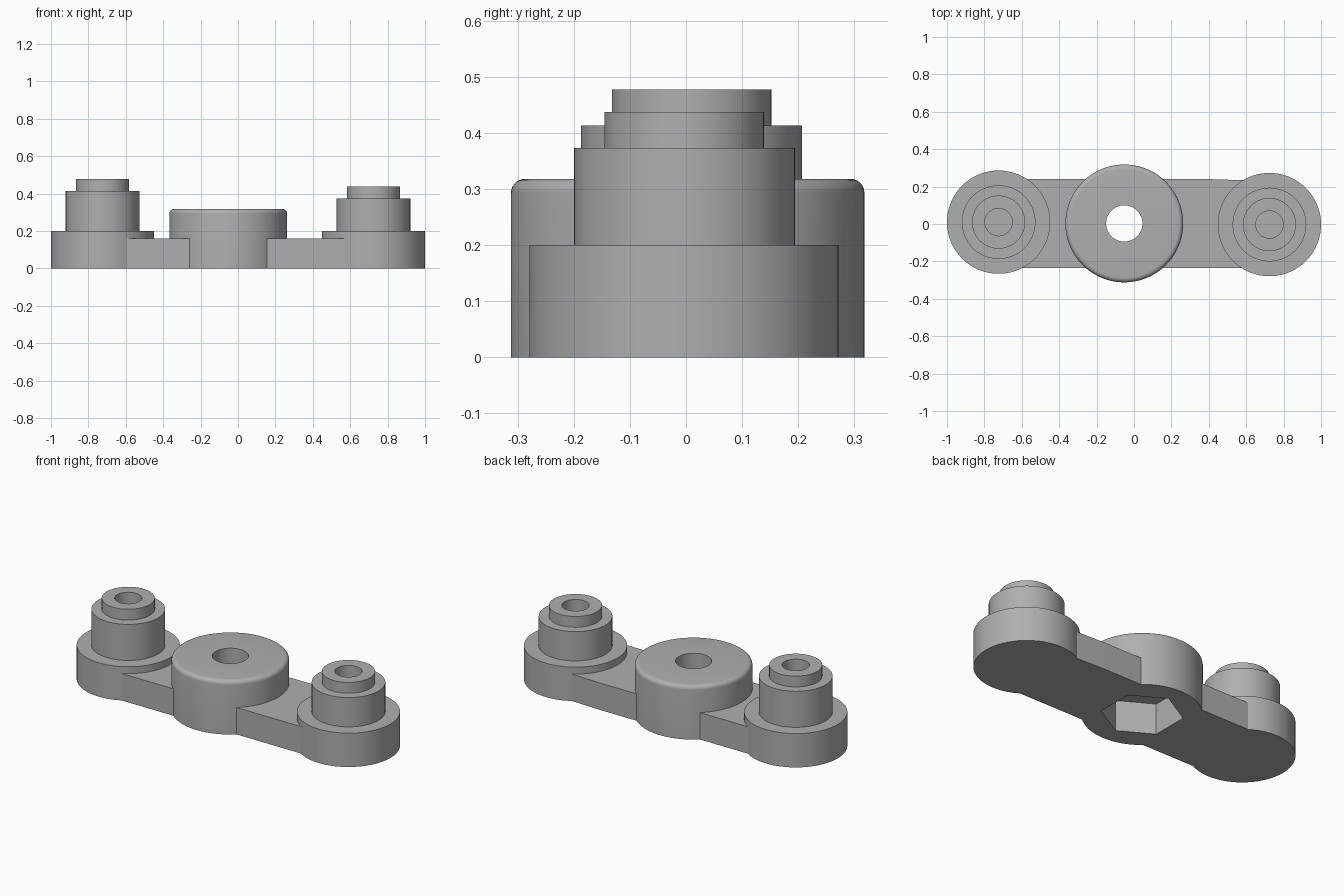
import bpy, bmesh, math
from mathutils import Matrix

if "Cube" in bpy.data.objects:
    bpy.data.objects.remove(bpy.data.objects["Cube"])

grey = bpy.data.materials.new("plain grey")
grey.use_nodes = True
colour = (0.43, 0.43, 0.43, 1)
grey.diffuse_color = colour
grey.node_tree.nodes["Principled BSDF"].inputs["Base Color"].default_value = colour


def finish(name, bm):
    bmesh.ops.recalc_face_normals(bm, faces=bm.faces)
    mesh = bpy.data.meshes.new(name)
    bm.to_mesh(mesh)
    bm.free()
    mesh.materials.append(grey)
    obj = bpy.data.objects.new(name, mesh)
    bpy.context.collection.objects.link(obj)
    return obj


def smooth(obj):
    bpy.ops.object.select_all(action='DESELECT')
    obj.select_set(True)
    bpy.context.view_layer.objects.active = obj
    bpy.ops.object.shade_smooth_by_angle(angle=math.radians(35))


def lathe(name, profile, centre, closed=False, steps=96):
    """Spin a (radius, height) profile around a vertical axis."""
    bm = bmesh.new()
    verts = [bm.verts.new((r, 0, z)) for r, z in profile]
    edges = [bm.edges.new(pair) for pair in zip(verts, verts[1:])]
    if closed:
        edges.append(bm.edges.new((verts[-1], verts[0])))
    bmesh.ops.spin(bm, geom=verts + edges, cent=(0, 0, 0), axis=(0, 0, 1),
                   angle=math.tau, steps=steps, use_duplicate=False)
    bmesh.ops.remove_doubles(bm, verts=bm.verts, dist=1e-4)
    bmesh.ops.translate(bm, verts=bm.verts, vec=(*centre, 0))
    return finish(name, bm)


def plate(name, outline, height):
    """Extrude a flat outline upwards from the ground."""
    bm = bmesh.new()
    face = bm.faces.new([bm.verts.new((x, y, 0)) for x, y in outline])
    top = bmesh.ops.extrude_face_region(bm, geom=[face])["geom"]
    bmesh.ops.translate(bm, vec=(0, 0, height),
                        verts=[v for v in top if isinstance(v, bmesh.types.BMVert)])
    return finish(name, bm)


# Stepped posts with a blind bore
def post(name, centre, mid_z, top_z):
    base, mid, top, bore = 0.276, 0.197, 0.142, 0.073
    smooth(lathe(name, [(0, 0), (base, 0), (base, 0.2), (mid, 0.2), (mid, mid_z),
                        (top, mid_z), (top, top_z), (bore, top_z),
                        (bore, 0.2), (0, 0.2)], centre))


post("right_post", (-0.724, 0.01), 0.413, 0.477)
post("left_post", (0.724, -0.003), 0.373, 0.437)

# Central hub with a rounded rim and a through hole
hub_centre = (-0.052, 0.003)
hub_r, hub_z, rim, hole = 0.315, 0.318, 0.025, 0.097
arc = [(hub_r - rim + rim * math.cos(a), hub_z - rim + rim * math.sin(a))
       for a in (i * math.pi / 12 for i in range(7))]
hub = lathe("hub", [(hole, 0), (hub_r, 0), *arc, (hole, hub_z)], hub_centre, closed=True)

# Hexagonal nut recess under the hub
bm = bmesh.new()
bmesh.ops.create_cone(bm, cap_ends=True, segments=6, radius1=0.215, radius2=0.215, depth=0.36)
corner = max(bm.verts, key=lambda v: v.co.y).co
turn = math.pi / 2 - math.atan2(corner.y, corner.x)
bmesh.ops.rotate(bm, verts=bm.verts, matrix=Matrix.Rotation(turn, 3, 'Z'))
bmesh.ops.translate(bm, verts=bm.verts, vec=(*hub_centre, 0))
cutter = finish("nut_recess_cutter", bm)
cut = hub.modifiers.new("nut_recess", 'BOOLEAN')
cut.operation, cut.solver, cut.object = 'DIFFERENCE', 'EXACT', cutter
bpy.context.view_layer.objects.active = hub
bpy.ops.object.modifier_apply(modifier=cut.name)
bpy.data.objects.remove(cutter)
smooth(hub)

# Flat arms joining the hub to the posts
front, back = -0.235, 0.24
plate("right_arm", [(-0.69, front), (-0.25, front), (-0.25, back), (-0.69, back)], 0.159)
plate("left_arm", [(0.146, front), (0.7, front), (0.7, 0.23), (0.4, back), (0.146, back)], 0.159)
